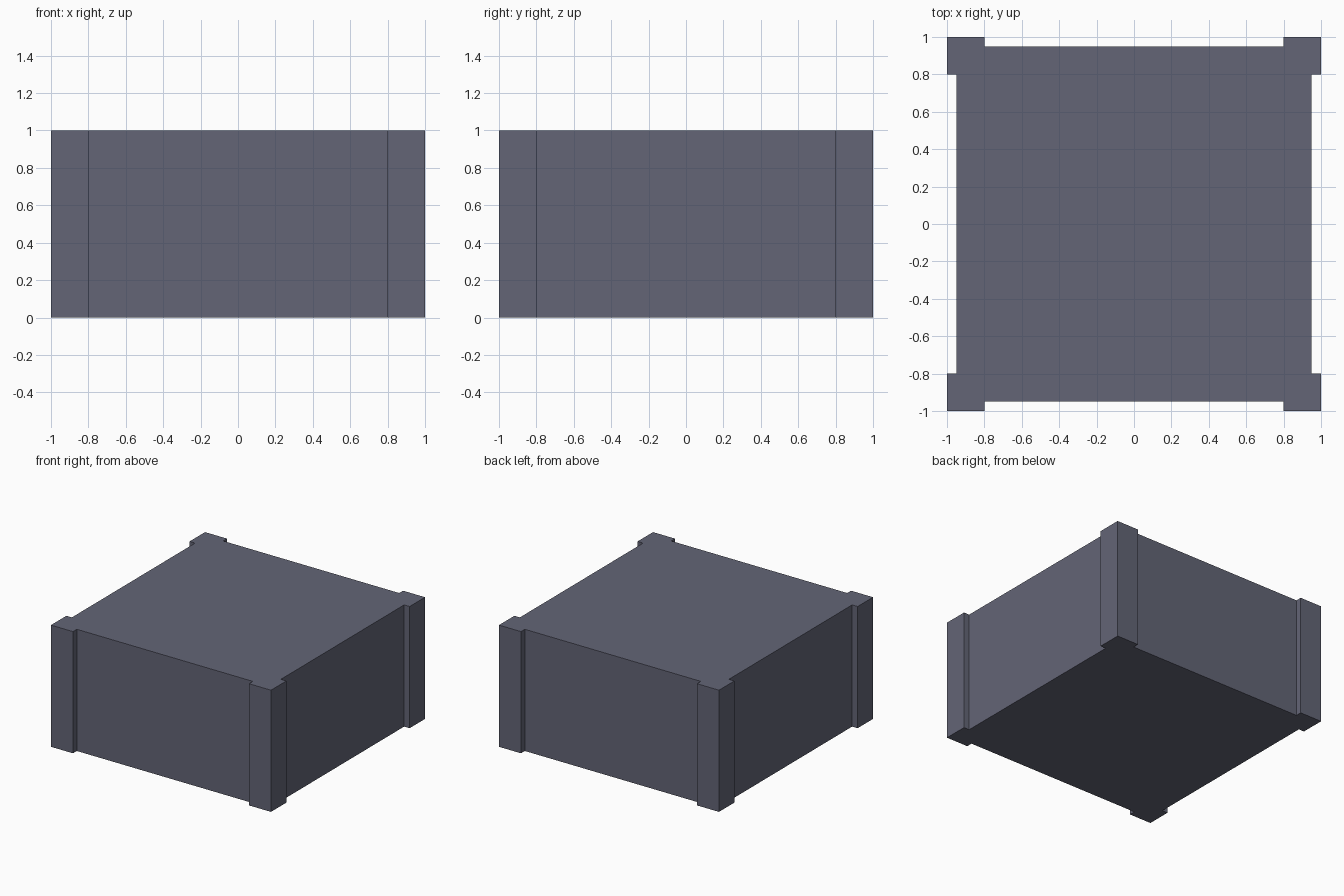
import bpy
import bmesh

if "Cube" in bpy.data.objects:
    bpy.data.objects.remove(bpy.data.objects["Cube"])

HALF, POST, PANEL, HEIGHT = 1.0, 0.8, 0.95, 1.0

# Single flat slate colour
slate = bpy.data.materials.new("slate_grey")
slate.diffuse_color = (0.125, 0.130, 0.182, 1.0)
slate.use_nodes = True
slate.node_tree.nodes["Principled BSDF"].inputs["Base Color"].default_value = slate.diffuse_color

# Outline: one corner post, turned around the four corners
corner = [(PANEL, POST), (HALF, POST), (HALF, HALF), (POST, HALF), (POST, PANEL)]
outline = []
for _ in range(4):
    outline += corner
    corner = [(-y, x) for x, y in corner]

# Crate body: recessed sides between square corner posts, pulled up
bm = bmesh.new()
base = bm.faces.new([bm.verts.new((x, y, 0)) for x, y in outline])
pulled = bmesh.ops.extrude_face_region(bm, geom=[base], use_keep_orig=True)
top = [v for v in pulled["geom"] if isinstance(v, bmesh.types.BMVert)]
bmesh.ops.translate(bm, verts=top, vec=(0, 0, HEIGHT))
bmesh.ops.recalc_face_normals(bm, faces=bm.faces)
mesh = bpy.data.meshes.new("crate_body")
bm.to_mesh(mesh)
bm.free()
mesh.materials.append(slate)
bpy.context.collection.objects.link(bpy.data.objects.new("crate_body", mesh))
